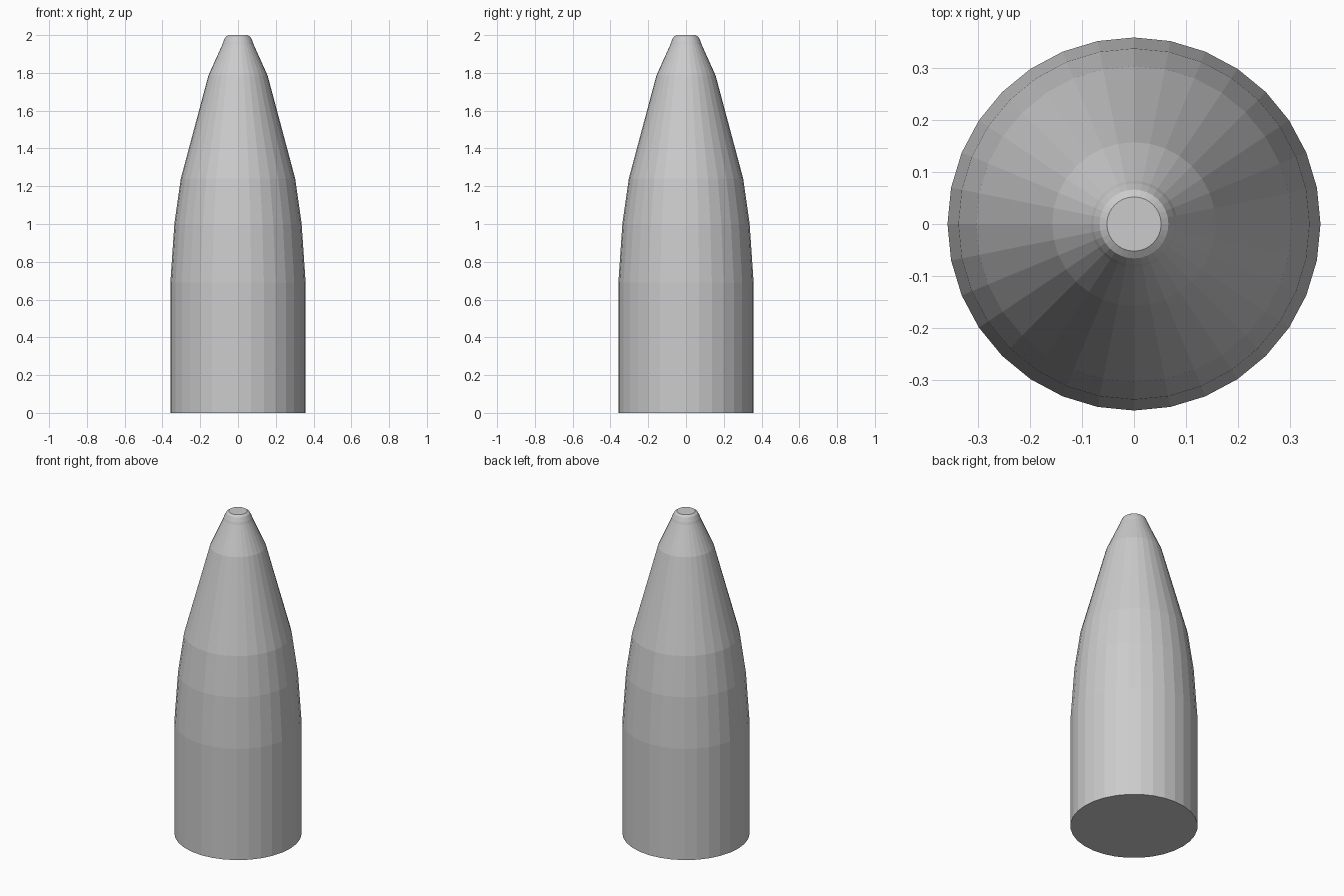
import bpy, bmesh, math

if "Cube" in bpy.data.objects:
    bpy.data.objects.remove(bpy.data.objects["Cube"])

SIDES = 32
# outline of the body: (radius, height)
PROFILE = [(0.358, 0), (0.358, 0.69), (0.337, 1.0), (0.303, 1.24), (0.157, 1.785),
           (0.083, 1.95), (0.078, 1.965), (0.066, 1.99), (0.052, 2.0)]


def lathe(name, profile, sides):
    bm = bmesh.new()
    rings = [[bm.verts.new((r * math.cos(2 * math.pi * i / sides),
                            r * math.sin(2 * math.pi * i / sides), z))
              for i in range(sides)] for r, z in profile]
    for low, high in zip(rings, rings[1:]):
        for i in range(sides):
            j = (i + 1) % sides
            bm.faces.new((low[i], low[j], high[j], high[i]))
    # flat base and tip caps
    bm.faces.new(rings[0][::-1])
    bm.faces.new(rings[-1])
    mesh = bpy.data.meshes.new(name)
    bm.to_mesh(mesh)
    bm.free()
    obj = bpy.data.objects.new(name, mesh)
    bpy.context.collection.objects.link(obj)
    return obj


# tapered body with a blunt tip
lathe("pointed_body", PROFILE, SIDES)
